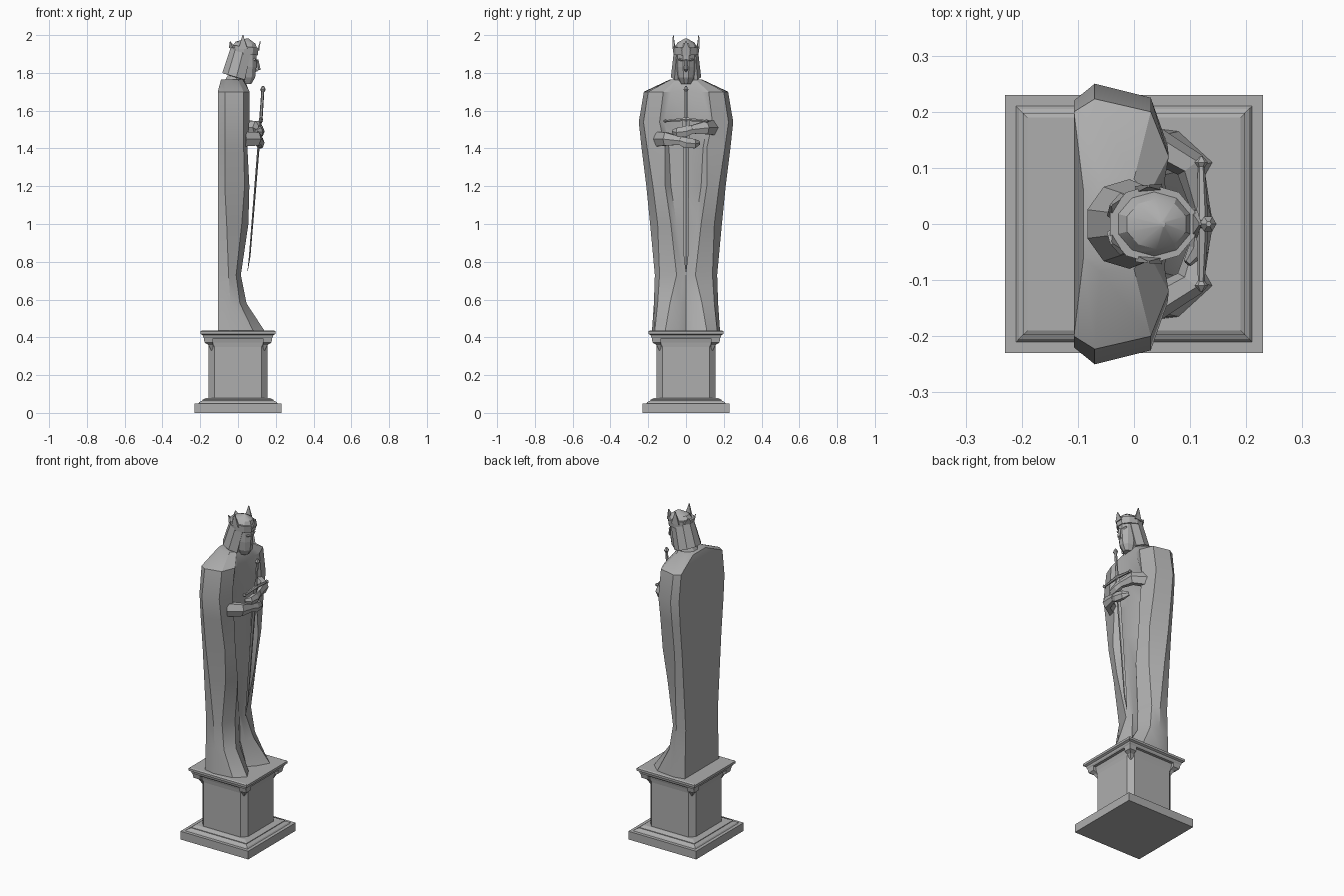
import bpy
import bmesh
import math
from mathutils import Vector

default = bpy.data.objects.get("Cube")
if default:
    bpy.data.objects.remove(default, do_unlink=True)

stone = bpy.data.materials.new("grey_stone")
stone.use_nodes = True
GREY = (0.42, 0.42, 0.42, 1)
stone.diffuse_color = GREY
stone.node_tree.nodes["Principled BSDF"].inputs["Base Color"].default_value = GREY


def finish(name, bm, smooth=0):
    """Turn a bmesh into a named stone object."""
    bmesh.ops.recalc_face_normals(bm, faces=bm.faces)
    mesh = bpy.data.meshes.new(name)
    bm.to_mesh(mesh)
    bm.free()
    mesh.materials.append(stone)
    obj = bpy.data.objects.new(name, mesh)
    bpy.context.collection.objects.link(obj)
    if smooth:
        bpy.ops.object.select_all(action='DESELECT')
        obj.select_set(True)
        bpy.context.view_layer.objects.active = obj
        bpy.ops.object.shade_smooth_by_angle(angle=math.radians(smooth))
    return obj


def loft(name, rings, smooth=0):
    """Skin closed rings of points and cap both ends."""
    bm = bmesh.new()
    loops = [[bm.verts.new(p) for p in ring] for ring in rings]
    n = len(loops[0])
    for low, high in zip(loops, loops[1:]):
        for i in range(n):
            j = (i + 1) % n
            bm.faces.new((low[i], low[j], high[j], high[i]))
    bm.faces.new(loops[0][::-1])
    bm.faces.new(loops[-1])
    return finish(name, bm, smooth)


def oval(cx, z, rx, ry, slope=0, sides=10):
    """Oval ring, dropping by slope towards the face."""
    ring = []
    for i in range(sides):
        a = math.tau * (i + 0.5) / sides
        x = rx * math.cos(a)
        ring.append((cx + x, ry * math.sin(a), z + slope * x))
    return ring


def square(half, z, cut=0.0):
    """Square ring, with optional chamfered corners."""
    if not cut:
        return [(half, half, z), (-half, half, z), (-half, -half, z), (half, -half, z)]
    k = half - cut
    corners = [(half, k), (k, half), (-k, half), (-half, k)]
    return [(x, y, z) for x, y in corners + [(-x, -y) for x, y in corners]]


def tube(name, path, radii, sides=6, flat=1.0, smooth=0):
    """Tapered limb or rod through a path."""
    pts = [Vector(p) for p in path]
    rings = []
    for i, p in enumerate(pts):
        d = (pts[min(i + 1, len(pts) - 1)] - pts[max(i - 1, 0)]).normalized()
        up = Vector((0, 0, 1)) if abs(d.z) < 0.8 else Vector((0, 1, 0))
        side = d.cross(up).normalized()
        top = side.cross(d)
        rings.append([p + radii[i] * (side * math.cos(math.tau * k / sides) * flat
                                      + top * math.sin(math.tau * k / sides))
                      for k in range(sides)])
    return loft(name, rings, smooth)


# Pedestal: plinth, moulding, chamfered column and cornice
loft("plinth", [square(0.23, 0), square(0.23, 0.05)])
loft("base_moulding", [square(0.21, 0.05), square(0.205, 0.057), square(0.188, 0.066),
                       square(0.188, 0.07), square(0.165, 0.08)])
loft("column", [square(0.155, 0.075, 0.03), square(0.155, 0.35, 0.03),
                square(0.158, 0.372, 0.022), square(0.165, 0.40, 0.008)])
for sx in (-1, 1):
    for sy in (-1, 1):
        bracket = [[(sx * (c + d), sy * (c + e), z)
                    for d, e in ((-w, -w), (w, -w), (w, w), (-w, w))]
                   for z, c, w in ((0.33, 0.135, 0.006), (0.36, 0.145, 0.012),
                                   (0.372, 0.155, 0.022), (0.40, 0.157, 0.025))]
        loft("corner_bracket", bracket)
loft("cornice", [square(0.18, 0.395), square(0.185, 0.403), square(0.187, 0.412),
                 square(0.198, 0.418), square(0.198, 0.432), square(0.19, 0.436)])

# Cape and robe: flat back, rounded side, front edge, fold and middle
# height, back x, back y, side x, side y, turn x, turn y, edge x, edge y, fold x, fold y, middle x
LEVELS = [
    (.435, -.107, .165, -.04, .18, .08, .165, .14, .11, .10, .04, .06),
    (.58, -.107, .16, -.04, .17, .01, .15, .045, .085, .03, .03, .015),
    (.73, -.107, .155, -.05, .165, -.01, .14, .015, .05, .012, .012, .01),
    (1.0, -.107, .175, -.06, .19, .02, .15, .055, .08, .03, .05, .04),
    (1.2, -.107, .19, -.07, .21, .035, .175, .06, .11, .03, .08, .05),
    (1.4, -.107, .21, -.07, .235, .03, .205, .05, .11, .03, .09, .05),
    (1.54, -.107, .22, -.07, .25, .03, .225, .06, .14, .04, .115, .05),
    (1.7, -.107, .20, -.07, .223, .03, .2, .062, .12, .055, .08, .06),
    (1.765, -.09, .06, -.06, .085, 0, .08, .025, .05, .03, .03, .035),
]
rings = []
for z, *v, middle in LEVELS:
    half = list(zip(v[::2], v[1::2]))
    rings.append([(x, y, z) for x, y in half] + [(middle, 0, z)]
                 + [(x, -y, z) for x, y in reversed(half)])
loft("cape_and_robe", rings, 30)

# Forearms and folded hands
for name, s, z in (("left", 1, 1.51), ("right", -1, 1.45)):
    tube(name + "_forearm", [(0.03, s * 0.145, z), (0.10, s * 0.105, z), (0.118, s * 0.03, z - 0.01)],
         (0.045, 0.04, 0.025), flat=0.7)
    tube(name + "_hand", [(0.115, s * 0.045, z - 0.005), (0.12, 0, z - 0.02),
                          (0.115, s * -0.045, z - 0.025), (0.095, s * -0.07, z - 0.02)],
         (0.022, 0.032, 0.028, 0.012), flat=0.65)

# Sword: blade, grip, pommel and guard
tube("sword_blade", [(0.05, 0, 0.745), (0.062, 0, 0.83), (0.12, 0, 1.55)],
     (0.002, 0.012, 0.018), sides=4, flat=0.35)
tube("sword_grip", [(0.12, 0, 1.54), (0.131, 0, 1.70)], (0.009, 0.008))
tube("sword_pommel", [(0.131, 0, 1.695), (0.132, 0, 1.712), (0.133, 0, 1.73)],
     (0.006, 0.015, 0.005))
tube("sword_guard", [(0.12, -0.105, 1.545), (0.122, 0, 1.555), (0.12, 0.105, 1.545)],
     (0.006, 0.011, 0.006))
for s in (-1, 1):
    tube("guard_tip", [(0.12, s * 0.10, 1.545), (0.12, s * 0.11, 1.545), (0.12, s * 0.12, 1.545)],
         (0.005, 0.012, 0.003))

# Neck, face, nose and eyebrows
loft("neck", [oval(-0.02, 1.74, 0.065, 0.065), oval(0.015, 1.83, 0.045, 0.045)], 30)
loft("face", [oval(0.04, 1.742, 0.032, 0.026), oval(0.043, 1.775, 0.05, 0.042),
              oval(0.042, 1.83, 0.058, 0.05), oval(0.04, 1.92, 0.062, 0.052)])
tube("nose", [(0.102, 0, 1.87), (0.109, 0, 1.818), (0.096, 0, 1.81)], (0.006, 0.011, 0.008), sides=4)
for s in (-1, 1):
    tube("eyebrow", [(0.094, s * 0.008, 1.866), (0.086, s * 0.038, 1.872)], (0.008, 0.006), sides=4)

# Hair: open shell framing the face
bm = bmesh.new()
rows = []
for cx, z, rx, ry, slope in ((-0.012, 1.778, 0.075, 0.08, -0.3), (0.025, 1.92, 0.07, 0.064, -0.1)):
    row = []
    for i in range(8):
        a = math.radians(50 + 260 * i / 7)
        x = rx * math.cos(a)
        row.append(bm.verts.new((cx + x, ry * math.sin(a), z + slope * x)))
    rows.append(row)
for i in range(7):
    bm.faces.new((rows[0][i], rows[0][i + 1], rows[1][i + 1], rows[1][i]))
hair = finish("hair", bm)
shell = hair.modifiers.new("thickness", 'SOLIDIFY')
shell.thickness = 0.024
shell.offset = -1

# Crown band, domed cap and points
loft("crown_band", [oval(0.033, 1.90, 0.075, 0.067, -0.1), oval(0.033, 1.94, 0.08, 0.07, -0.1)])
loft("crown_cap", [oval(0.035, 1.935, 0.07, 0.06, -0.1), oval(0.04, 1.96, 0.055, 0.045, -0.1),
                   oval(0.05, 1.982, 0.006, 0.006)], 30)
for angle, tip in ((0, 1.968), (95, 2.0), (-95, 2.0), (150, 1.965), (-150, 1.965)):
    a = math.radians(angle)
    out = Vector((math.cos(a), math.sin(a), 0))
    across = Vector((-out.y, out.x, 0))
    root = Vector((0.033 + 0.074 * out.x, 0.064 * out.y, 1.925 - 0.007 * out.x))
    peak = Vector((0.033 + 0.085 * out.x, 0.068 * out.y, tip))
    loft("crown_point", [[c + out * d * t + across * e * w for d, e in ((-1, -1), (1, -1), (1, 1), (-1, 1))]
                         for c, t, w in ((root, 0.006, 0.024), (peak, 0.002, 0.002))])
